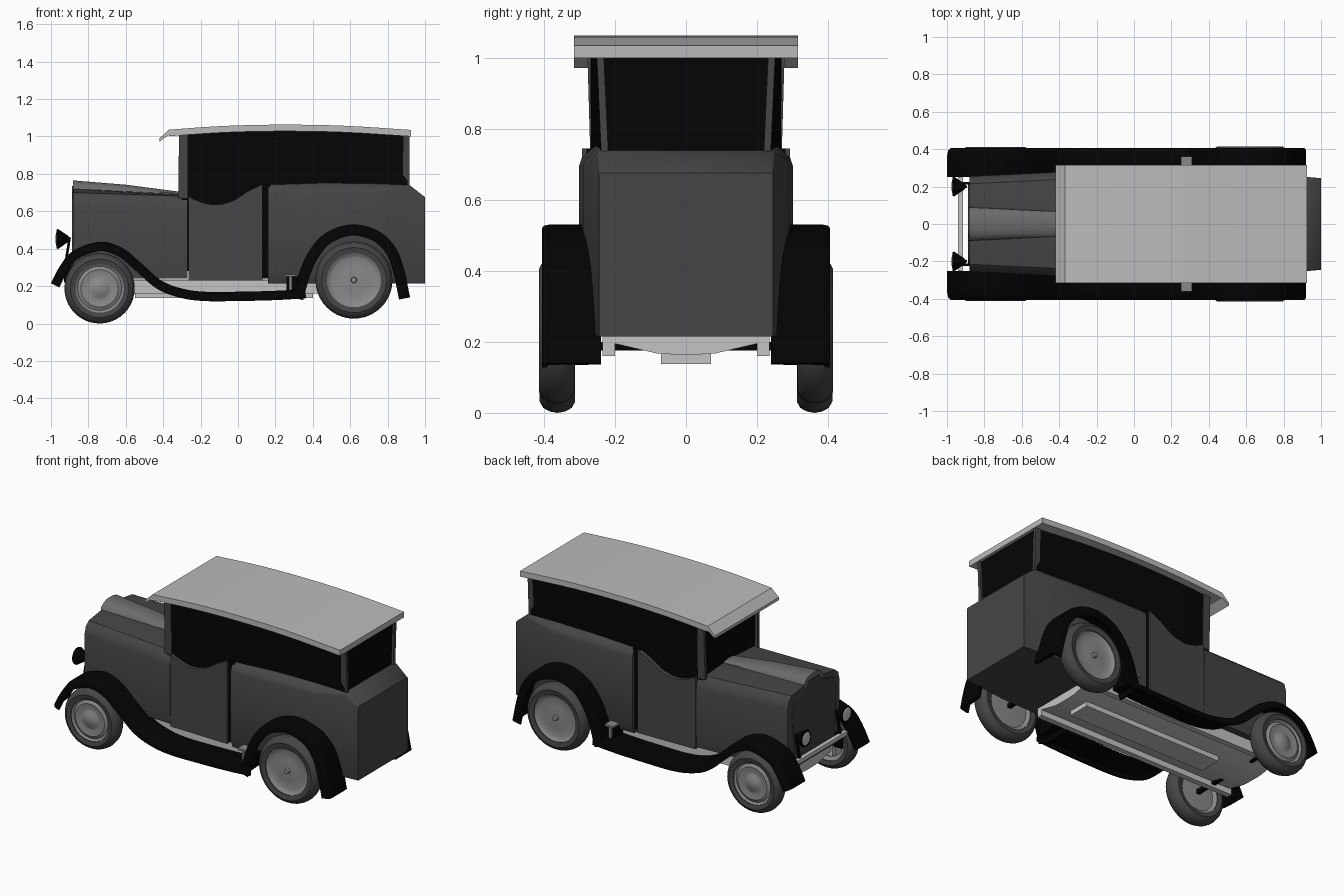
import bpy, bmesh, math

if "Cube" in bpy.data.objects:
    bpy.data.objects.remove(bpy.data.objects["Cube"])


def material(name, v):
    m = bpy.data.materials.new(name)
    m.diffuse_color = (v, v, v, 1)
    m.use_nodes = True
    m.node_tree.nodes["Principled BSDF"].inputs["Base Color"].default_value = m.diffuse_color
    return m


BODY = material("dark grey paint", 0.06)
RIDGE = material("mid grey hood", 0.15)
BLACK = material("black enamel", 0.001)
GLASS = material("dark glass", 0.0015)
ROOF = material("light grey roof", 0.5)
RUBBER = material("tyre grey", 0.06)
STEEL = material("wheel grey", 0.25)
FRAME = material("pale grey frame", 0.55)
GRILLE = material("grille grey", 0.05)


def loft(name, rings, mat, mirror=False, closed=False, angle=35):
    """Skin closed rings of equal length, capping the ends."""
    bm = bmesh.new()
    vs = [[bm.verts.new(p) for p in r] for r in rings]
    n = len(rings[0])
    pairs = list(zip(vs, vs[1:])) + ([(vs[-1], vs[0])] if closed else [])
    for a, b in pairs:
        for i in range(n):
            j = (i + 1) % n
            bm.faces.new((a[i], a[j], b[j], b[i]))
    if not closed:
        bm.faces.new(vs[0])
        bm.faces.new(vs[-1])
    bmesh.ops.recalc_face_normals(bm, faces=bm.faces)
    me = bpy.data.meshes.new(name)
    bm.to_mesh(me)
    bm.free()
    me.materials.append(mat)
    ob = bpy.data.objects.new(name, me)
    bpy.context.collection.objects.link(ob)
    if mirror:
        mod = ob.modifiers.new("mirror", 'MIRROR')
        mod.use_axis = (False, True, False)
    bpy.ops.object.select_all(action='DESELECT')
    ob.select_set(True)
    bpy.context.view_layer.objects.active = ob
    bpy.ops.object.shade_smooth_by_angle(angle=math.radians(angle))
    return ob


def box(name, x, y, z, mat, mirror=False):
    return loft(name, [[(a, y[0], z[0]), (a, y[1], z[0]), (a, y[1], z[1]), (a, y[0], z[1])]
                       for a in x], mat, mirror)


def lathe(name, profile, c, axis, mat, closed=False, n=40):
    """Spin (radius, offset) points about the x or y axis through c."""
    rings = []
    for r, d in profile:
        ring = []
        for i in range(n):
            t = 2 * math.pi * i / n
            u, w = r * math.cos(t), r * math.sin(t)
            ring.append((c[0] + u, c[1] + d, c[2] + w) if axis == 'y'
                        else (c[0] + d, c[1] + u, c[2] + w))
        rings.append(ring)
    return loft(name, rings, mat, True, closed)


def smooth_path(pts, k=5):
    """Catmull-Rom curve through the points."""
    p = [pts[0]] + pts + [pts[-1]]
    out = []
    for a, b, c, d in zip(p, p[1:], p[2:], p[3:]):
        for s in range(k):
            t = s / k
            out.append(tuple(0.5 * (2 * b[i] + (c[i] - a[i]) * t
                                    + (2 * a[i] - 5 * b[i] + 4 * c[i] - d[i]) * t * t
                                    + (3 * b[i] - a[i] - 3 * c[i] + d[i]) * t ** 3) for i in (0, 1)))
    return out + [pts[-1]]


def fender(name, pts, y0, y1, depth, k):
    """Sweep a thin crowned section with an outer flange; k sets the edge rounding."""
    path = smooth_path(pts)
    sec = [(y0, 0), (y1 - .045 * k, 0), (y1 - .012 * k, -.007 * k), (y1, -.022 * k), (y1, -depth),
           (y1 - .012, -depth), (y1 - .018, -.024), (y0, -.015)]
    rings = []
    for i, (x, z) in enumerate(path):
        a, b = path[max(i - 1, 0)], path[min(i + 1, len(path) - 1)]
        tx, tz = b[0] - a[0], b[1] - a[1]
        m = math.hypot(tx, tz)
        rings.append([(x - tz / m * d, y, z + tx / m * d) for y, d in sec])
    loft(name, rings, BLACK, True, angle=50)


def sym(x, half):
    """Ring at x from a half outline of (y, z), bottom to top."""
    return [(x, y, z) for y, z in half] + [(x, -y, z) for y, z in reversed(half)]


# hood with sloping shoulders, and its raised centre ridge
def hood(x, w, zs, zt):
    return sym(x, [(w - .01, .24), (w, .32), (w, zs - .07), (w - .012, zs - .025), (w - .04, zs), (.08, zt)])


loft("hood", [hood(-.88, .255, .70, .72), hood(-.27, .285, .68, .69)], BODY)


def ridge(x, w, z0, z1):
    return sym(x, [(w, z0 - .03), (w * .93, z0 + (z1 - z0) * .45),
                   (w * .65, z0 + (z1 - z0) * .82), (w * .3, z1)])


loft("hood_ridge", [ridge(-.882, .095, .71, .765), ridge(-.6, .08, .70, .742),
                    ridge(-.30, .065, .685, .703)], RIDGE, angle=50)

# radiator grille plate
g = [(.19, .27), (.215, .60), (.185, .665), (.075, .70), (.05, .735)]
loft("radiator_grille", [sym(-.888, g), sym(-.88, g)], GRILLE)


# rear body, tapering to the tail, with top corners rounded by k
def tail(x, w, t, k=1.0):
    return sym(x, [(w - .02 * k, .215), (w, .215 + .045 * k), (w, t - .07 * k), (w - .008 * k, t - .045 * k),
                   (w - .025 * k, t - .03 * k), (w - .06 * k, t)])


loft("rear_body", [tail(.16, .30, .765), tail(.45, .302, .762), tail(.72, .29, .752, .8),
                   tail(.86, .265, .743, .4), tail(.92, .252, .738, .15),
                   tail(1.0, .245, .675, .1)], BODY, angle=45)

# doors with a dipped top edge
top = smooth_path([(-.265, .68), (-.2, .65), (-.12, .635), (-.03, .655), (.05, .705), (.13, .745)], 4)
door = [(.13, .23), (-.265, .23)] + top
loft("door", [[(x, y + .02 * (x + .265), z) for x, z in door] for y in (.2, .285)], BODY, True)
box("door_pillar", (.12, .17), (.2, .28), (.24, .745), BLACK, True)

# glazed cabin with corner posts
loft("cabin_glass", [sym(x, [(a, .28), (b, 1.03)]) for x, a, b in
                     ((-.30, .262, .27), (.2, .262, .268), (.905, .232, .245))], GLASS)
for nm, x0, x1, ya, yb in (("front_post", -.32, -.27, .268, .278), ("rear_post", .88, .918, .236, .252)):
    loft(nm, [[(x0, ya - .02, .67), (x1, ya - .02, .67), (x1, ya, .67), (x0, ya, .67)],
              [(x0 + .005, yb - .02, 1.02), (x1, yb - .02, 1.02), (x1, yb, 1.02), (x0 + .005, yb, 1.02)]],
         BODY, True)

# arched roof and front visor
arc = smooth_path([(-.37, 1.036), (-.1, 1.055), (.2, 1.063), (.55, 1.058), (.925, 1.035)], 4)
loft("roof", [sym(x, [(.315, z - .035), (.315, z)]) for x, z in arc], ROOF)
loft("roof_visor", [sym(-.42, [(.315, .972), (.315, .99)]), sym(-.37, [(.315, 1.008), (.315, 1.036)])], ROOF)

# fenders and running boards
fender("front_fender_and_running_board",
       [(-1, .215), (-.95, .31), (-.88, .39), (-.74, .437), (-.62, .405), (-.52, .325), (-.41, .23),
        (-.3, .187), (-.18, .17), (0, .17), (.2, .175), (.36, .185)], .25, .405, .05, 1)
fender("rear_fender",
       [(.29, .14), (.33, .28), (.385, .395), (.47, .485), (.61, .53), (.75, .495), (.84, .41),
        (.885, .3), (.92, .14)], .24, .405, .06, .4)

# wheels
for nm, x, z, R, rim, y in (("front", -.74, .188, .188, .13, .362), ("rear", .62, .232, .206, .145, .364)):
    lathe(nm + "_tyre", [(R, 0), (R - .004, .022), (R - .014, .04), (R - .032, .05), (rim, .044),
                         (rim, -.044), (R - .032, -.05), (R - .014, -.04), (R - .004, -.022)],
          (x, y, z), 'y', RUBBER, True)
    hub = ([(.003, -.05), (.035, -.047), (.052, -.035), (.065, -.033), (.1, -.04)] if nm == "front"
           else [(.003, -.05), (.014, -.048), (.016, -.03), (.07, -.028), (.12, -.024)])
    side = [(r, -d) for r, d in hub] + [(rim - .012, .03), (rim + .004, .042)]
    lathe(nm + "_wheel_disc", side + [(rim + .004, -.042), (rim - .02, -.025), (.003, -.03)],
          (x, y, z), 'y', STEEL)
    box(nm + "_axle", (x - .012, x + .012), (-.34, .34), (z - .012, z + .012), BLACK)

# chassis
loft("chassis_floor", [sym(x, [(.04, .165), (.08, .167), (.2, .195), (.2, .235)]) for x in (-.86, .5)], FRAME)
box("chassis_tunnel", (-.55, .4), (-.07, .07), (.137, .21), FRAME)
box("chassis_rail", (-.87, .5), (.2, .235), (.16, .23), FRAME, True)

# headlamps, lens, struts and cross bar
lathe("headlamp", [(.05, -.97), (.053, -.962), (.035, -.935), (.018, -.91), (.004, -.895)],
      (0, .2, .452), 'x', BLACK, n=20)
lathe("headlamp_lens", [(.004, -.976), (.03, -.974), (.042, -.969)], (0, .2, .452), 'x', FRAME, n=20)
loft("headlamp_strut", [[(x + a, .2 + b, z) for a, b in ((-.007, -.007), (.007, -.007), (.007, .007), (-.007, .007))]
                        for x, z in ((-.925, .30), (-.90, .46))], BLACK, True)
box("lamp_cross_bar", (-.94, -.915), (-.25, .25), (.295, .32), FRAME)
box("bar_bracket", (-.93, -.86), (.21, .225), (.22, .31), BLACK, True)

# step box and bracket behind the door
box("step_box", (.26, .36), (.25, .33), (.17, .25), BLACK, True)
box("step_bracket", (.25, .31), (.30, .36), (.25, .262), STEEL, True)
box("step_bracket_leg", (.272, .288), (.335, .35), (.17, .255), STEEL, True)
